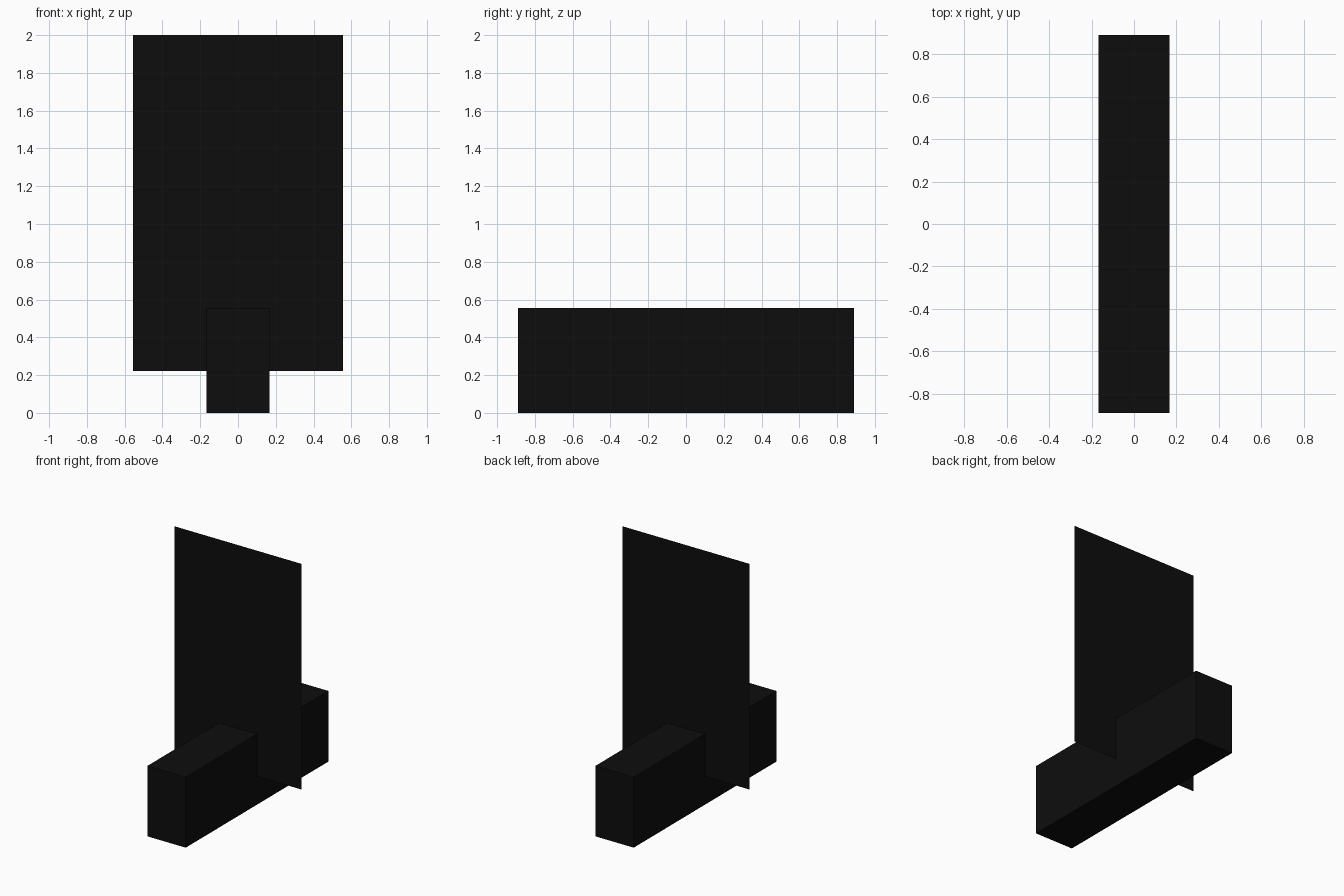
import bpy
import bmesh
from mathutils import Matrix

if "Cube" in bpy.data.objects:
    bpy.data.objects.remove(bpy.data.objects["Cube"])

black = bpy.data.materials.new("near_black")
black.diffuse_color = (0.004, 0.004, 0.004, 1.0)
black.use_nodes = True
black.node_tree.nodes["Principled BSDF"].inputs["Base Color"].default_value = black.diffuse_color

U = 2 / 9  # modelling unit: overall height is nine units


def add_part(name, bm):
    mesh = bpy.data.meshes.new(name)
    bm.to_mesh(mesh)
    bm.free()
    mesh.materials.append(black)
    obj = bpy.data.objects.new(name, mesh)
    bpy.context.collection.objects.link(obj)
    return obj


# Long base block running front to back
bm = bmesh.new()
bmesh.ops.create_cube(bm, size=1, matrix=Matrix.Translation((0, 0, 1.25 * U))
                      @ Matrix.Diagonal((1.5 * U, 8 * U, 2.5 * U, 1)))
add_part("base_block", bm)

# Upright sheet without thickness, crossing the middle of the block
bm = bmesh.new()
corners = [(-2.5, 1), (2.5, 1), (2.5, 9), (-2.5, 9)]
bm.faces.new([bm.verts.new((x * U, 0, z * U)) for x, z in corners])
add_part("upright_panel", bm)
